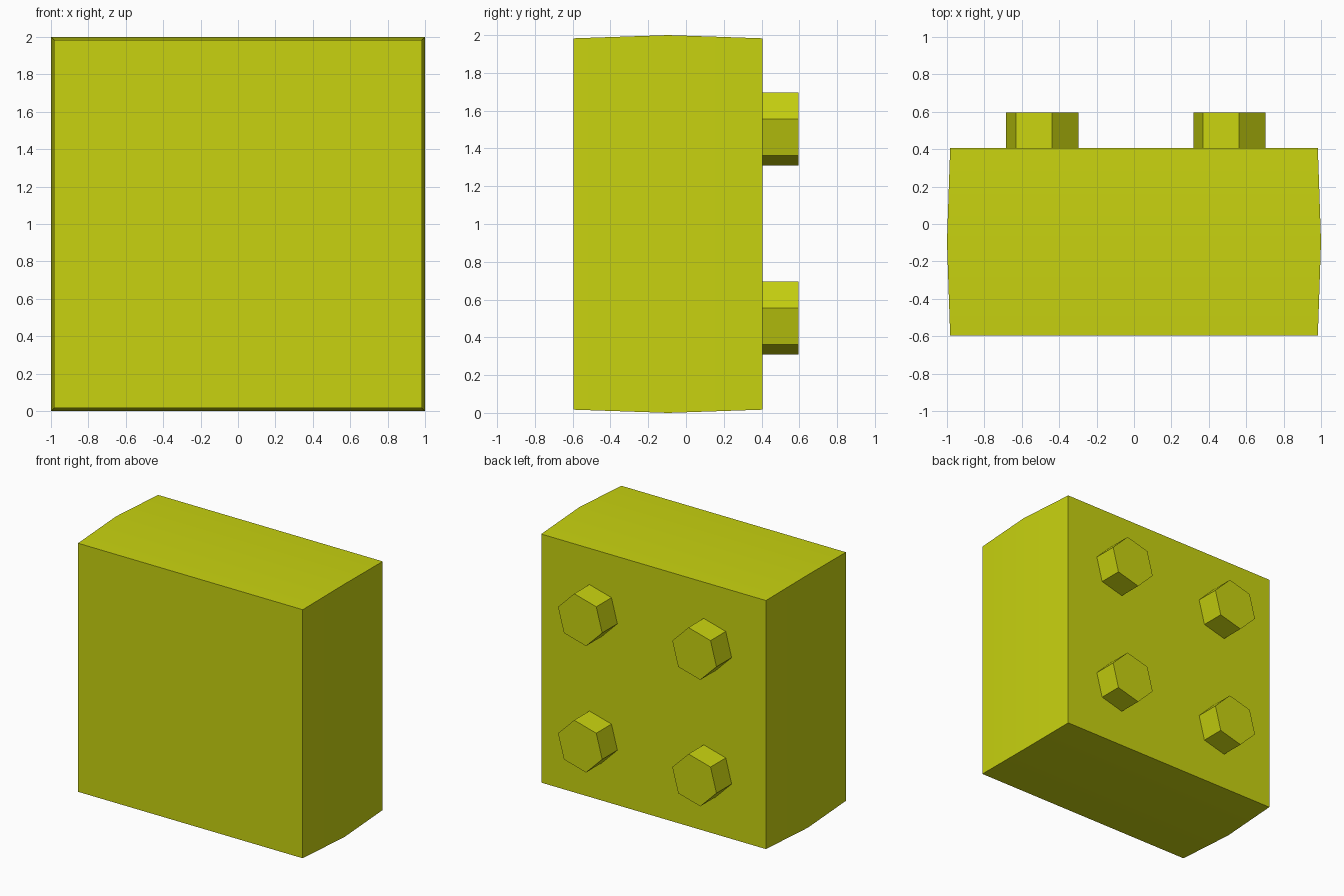
import bpy, bmesh
from math import radians, cos, sin

cube = bpy.data.objects.get("Cube")
if cube:
    bpy.data.objects.remove(cube, do_unlink=True)

FRONT, MIDDLE, BACK, STUD_END = -0.595, -0.095, 0.405, 0.595

# Single colour
yellow = bpy.data.materials.new("lime_yellow")
yellow.use_nodes = True
colour = (0.58, 0.65, 0.005, 1)
yellow.diffuse_color = colour
yellow.node_tree.nodes["Principled BSDF"].inputs["Base Color"].default_value = colour


def loft(name, sections):
    """Skin rings of (x, z) points placed along y, and cap both ends."""
    bm = bmesh.new()
    rings = [[bm.verts.new((x, y, z)) for x, z in ring] for y, ring in sections]
    for a, b in zip(rings, rings[1:]):
        for i in range(len(a)):
            j = (i + 1) % len(a)
            bm.faces.new((a[i], a[j], b[j], b[i]))
    bm.faces.new(rings[0])
    bm.faces.new(rings[-1][::-1])
    bmesh.ops.recalc_face_normals(bm, faces=bm.faces[:])
    mesh = bpy.data.meshes.new(name)
    bm.to_mesh(mesh)
    bm.free()
    mesh.materials.append(yellow)
    obj = bpy.data.objects.new(name, mesh)
    bpy.context.collection.objects.link(obj)
    return obj


def square(half):
    return [(sx * half, 1 + sz * half)
            for sx, sz in ((-1, -1), (1, -1), (1, 1), (-1, 1))]


def hexagon(cx, cz, radius=0.2):
    angles = [radians(15 + 60 * k) for k in range(6)]
    return [(cx + radius * cos(a), cz + radius * sin(a)) for a in angles]


# Block with sides bulging slightly at mid depth
body = loft("body", [(FRONT, square(0.983)), (MIDDLE, square(1)), (BACK, square(0.983))])
bpy.ops.object.select_all(action='DESELECT')
body.select_set(True)
bpy.context.view_layer.objects.active = body
bpy.ops.object.shade_smooth_by_angle(angle=radians(30))

# Four hexagonal studs on the back
for side, cx in (("right", -0.49), ("left", 0.51)):
    for level, cz in (("lower", 0.503), ("upper", 1.503)):
        ring = hexagon(cx, cz)
        loft(f"{level}_{side}_stud", [(BACK, ring), (STUD_END, ring)])
